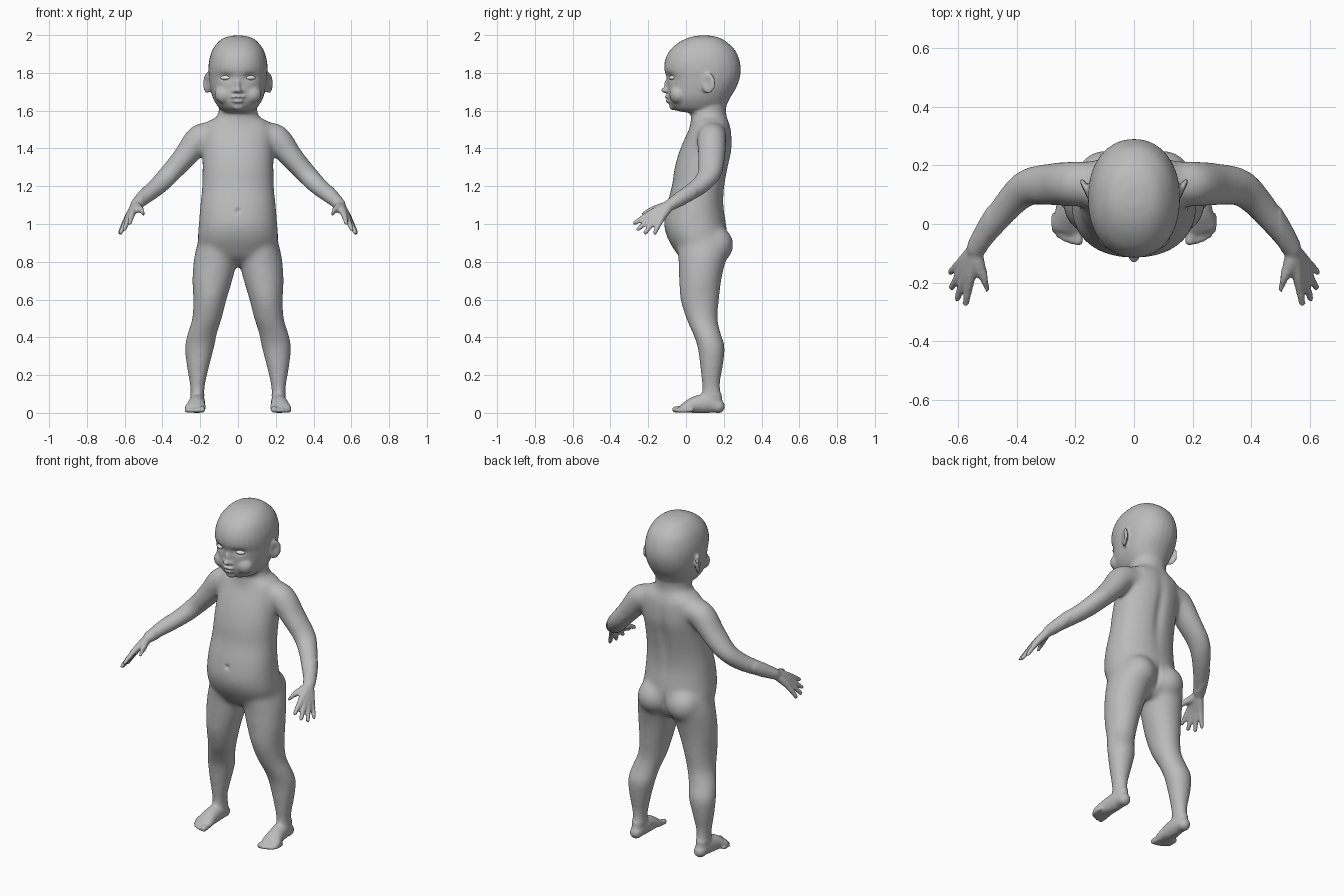
import bpy, bmesh, math
from mathutils import Vector, Matrix

cube = bpy.data.objects.get("Cube")
if cube:
    bpy.data.objects.remove(cube)


def material(name, value):
    m = bpy.data.materials.new(name)
    m.use_nodes = True
    color = (value, value, value, 1)
    m.diffuse_color = color
    m.node_tree.nodes["Principled BSDF"].inputs["Base Color"].default_value = color
    return m


skin = material("clay grey", 0.5)
eye_white = material("eye light grey", 0.8)
bm = bmesh.new()


def refine(rows, steps=5):
    """Catmull-Rom interpolation of numeric rows."""
    out = []
    for i in range(len(rows) - 1):
        p, q, r, s = (rows[max(0, min(len(rows) - 1, i + k))] for k in (-1, 0, 1, 2))
        for n in range(steps):
            t = n / steps
            out.append([b + t / 2 * (c - a + t * (2*a - 5*b + 4*c - d + t * (3*(b - c) + d - a)))
                        for a, b, c, d in zip(p, q, r, s)])
    return out + [list(rows[-1])]


def skin_rings(rings, sides=32, power=2.0):
    """Bridge oval rings given as (centre, u axis, v axis) and cap both ends."""
    loops = []
    for c, u, v in rings:
        loop = []
        for k in range(sides):
            a = 2 * math.pi * k / sides
            x, y = (math.copysign(abs(f) ** (2 / power), f) for f in (math.cos(a), math.sin(a)))
            loop.append(bm.verts.new(c + u * x + v * y))
        loops.append(loop)
    for lo, hi in zip(loops, loops[1:]):
        for k in range(sides):
            j = (k + 1) % sides
            bm.faces.new((lo[k], lo[j], hi[j], hi[k]))
    bm.faces.new(loops[0][::-1])
    bm.faces.new(loops[-1])


def column(rows, power=2.0):
    """Horizontal sections: z, front y, back y, left x, right x."""
    skin_rings([(Vector(((l + r) / 2, (f + b) / 2, z)), Vector(((r - l) / 2, 0, 0)),
                 Vector((0, (b - f) / 2, 0))) for z, f, b, l, r in refine(rows)], power=power)


def ball(pos, radii, turn=0):
    m = Matrix.Translation(pos) @ Matrix.Rotation(turn, 4, 'Z') @ Matrix.Diagonal((*radii, 1))
    bmesh.ops.create_uvsphere(bm, u_segments=24, v_segments=16, radius=1, matrix=m)


def tube(rows):
    """Limb along a path of x, y, z, sideways radius, upright radius."""
    pts = refine(rows)
    rings = []
    for i, p in enumerate(pts):
        t = Vector(pts[min(i + 1, len(pts) - 1)][:3]) - Vector(pts[max(i - 1, 0)][:3])
        side = t.cross(Vector((0, 0, 1))).normalized()
        rings.append((Vector(p[:3]), side * p[3], side.cross(t).normalized() * p[4]))
    skin_rings(rings, 20)
    for p in (rows[0], rows[-1]):
        ball(p[:3], [min(p[3:])] * 3)


def even(rows):
    return [(z, f, b, -w, w) for z, f, b, w in rows]


# Head, neck and torso
column(even([(1.997, .06, .13, .03), (1.985, .01, .18, .075), (1.96, -.04, .22, .108),
             (1.92, -.085, .26, .136), (1.87, -.11, .282, .152), (1.82, -.115, .29, .157),
             (1.77, -.102, .284, .154), (1.72, -.098, .265, .147), (1.67, -.096, .235, .134),
             (1.63, -.083, .215, .112), (1.605, -.06, .2, .09), (1.592, -.03, .17, .06)]), 2.15)
column(even([(1.68, .03, .22, .1), (1.6, .03, .213, .102), (1.56, .025, .218, .115), (1.5, .02, .23, .15)]))
column(even([(1.57, .04, .215, .1), (1.54, .03, .228, .165), (1.5, .015, .24, .188),
             (1.4, -.03, .245, .188), (1.3, -.06, .225, .188), (1.2, -.075, .206, .19),
             (1.1, -.102, .2, .2), (1.0, -.116, .213, .208), (.93, -.1, .22, .213),
             (.87, -.067, .215, .2), (.82, -.03, .19, .15), (.78, .03, .16, .07)]), 2.2)

# Facial forms: nose, lips and chin
ball((0, -.113, 1.708), (.019, .02, .014))
ball((0, -.1, 1.735), (.012, .016, .035))
ball((0, -.096, 1.672), (.036, .019, .012))
ball((0, -.092, 1.65), (.03, .018, .01))
ball((0, -.066, 1.622), (.032, .024, .02))

WRIST = Vector((.54, -.085, 1.1))
FINGERS = [(.575, -.28, 1.0), (.605, -.262, .965), (.625, -.222, .947), (.63, -.168, .947)]
TOES = [(.19, -.057, .018), (.215, -.056, .013), (.236, -.048, .013), (.255, -.037, .012), (.27, -.022, .011)]
for s in (1, -1):
    # Face and ear
    ball((s * .018, -.098, 1.703), (.012, .014, .01))
    ball((s * .07, -.04, 1.685), (.055, .048, .05))
    ball((s * .165, .118, 1.745), (.012, .042, .056), -s * .4)

    # Hip, buttock and leg
    ball((s * .098, .155, .89), (.1, .097, .1))
    leg = [(.95, -.03, .2, .03, .2), (.87, -.045, .23, .005, .222), (.8, -.04, .21, .006, .236),
           (.7, -.037, .187, .03, .242), (.6, -.03, .176, .06, .238), (.5, 0, .168, .085, .243),
           (.42, .035, .185, .11, .268), (.35, .06, .206, .124, .282), (.25, .073, .197, .15, .273),
           (.15, .083, .181, .173, .256), (.09, .085, .19, .178, .252), (.02, .09, .198, .18, .25)]
    column([(z, f, b, s * i, s * o) for z, f, b, i, o in leg])

    # Foot and toes
    tube([(s * .215, .17, .034, .036, .036), (s * .215, .12, .05, .042, .052),
          (s * .22, .05, .043, .047, .046), (s * .226, -.005, .028, .056, .027),
          (s * .228, -.025, .02, .05, .018)])
    for x, y, r in TOES:
        tube([(s * (x + .004), y + .05, r + .003, r, r), (s * x, y, r, r, r)])

    # Arm
    tube([(s * x, y, z, a, b) for x, y, z, a, b in
          [(.13, .14, 1.465, .075, .065), (.2, .137, 1.455, .078, .076), (.28, .135, 1.358, .074, .064),
           (.36, .125, 1.268, .066, .055), (.42, .075, 1.205, .055, .05), (.485, -.005, 1.15, .046, .043),
           (*WRIST, .034, .031)]])

    # Palm and fingers, each a ray running out of the wrist
    mirror = Vector((s, 1, 1))
    for tip in FINGERS:
        ray = Vector(tip) - WRIST
        tube([(*((WRIST + ray * t + Vector((0, 0, h))) * mirror), r, r) for t, h, r in
              ((0, 0, .025), (.28, .006, .022), (.5, .01, .018), (.75, .006, .0145), (.95, 0, .012))])
    tube([(*(Vector(p) * mirror), r, r) for p, r in
          ((WRIST, .024), ((.53, -.14, 1.085), .023), ((.508, -.19, 1.07), .016), ((.494, -.225, 1.053), .013))])

# Fuse the parts into one body
bmesh.ops.recalc_face_normals(bm, faces=bm.faces)
mesh = bpy.data.meshes.new("body")
bm.to_mesh(mesh)
bm.free()
body = bpy.data.objects.new("body", mesh)
bpy.context.collection.objects.link(body)
remesh = body.modifiers.new("fuse", 'REMESH')
remesh.mode = 'VOXEL'
remesh.voxel_size = .0075
fused = bpy.data.meshes.new_from_object(body.evaluated_get(bpy.context.evaluated_depsgraph_get()))
body.modifiers.clear()
body.data = fused

# Soften: light on face, hands and feet, strong over the trunk and limbs
bm = bmesh.new()
bm.from_mesh(fused)
soft = [v for v in bm.verts if .1 < v.co.z < 1.6 and abs(v.co.x) < .5]
for verts, passes in ((list(bm.verts), 3), (soft, 30)):
    for _ in range(passes):
        bmesh.ops.smooth_vert(bm, verts=verts, factor=.5, use_axis_x=True, use_axis_y=True, use_axis_z=True)

# Pressed details: centre, extents and depth
DENTS = [((.066, -.09, 1.778), (.036, .06, .02), .012), ((.172, .11, 1.75), (.03, .02, .03), .009),
         ((0, -.11, 1.661), (.036, .05, .006), .008), ((0, -.1, 1.07), (.012, .05, .012), .012),
         ((.02, -.1, 1.688), (.014, .03, .007), .004), ((0, .22, 1.3), (.03, .08, .18), .012),
         ((0, .22, .88), (.014, .08, .06), .012)]
bm.normal_update()
for v in bm.verts:
    push = 0
    for c, size, depth in DENTS:
        d = sum(((p - q) / e) ** 2 for p, q, e in zip((abs(v.co.x), v.co.y, v.co.z), c, size))
        push += depth * math.exp(-d)
    v.co -= v.normal * push
    v.co.z = max(v.co.z, 0)
bm.to_mesh(fused)
bm.free()
fused.materials.clear()
fused.materials.append(skin)
for p in fused.polygons:
    p.use_smooth = True
    p.material_index = 0

# Eyes
for name, s in (("left_eye", 1), ("right_eye", -1)):
    bm = bmesh.new()
    ball((s * .067, -.073, 1.774), (.027, .016, .012), s * .32)
    mesh = bpy.data.meshes.new(name)
    bm.to_mesh(mesh)
    bm.free()
    mesh.materials.append(eye_white)
    for p in mesh.polygons:
        p.use_smooth = True
    bpy.context.collection.objects.link(bpy.data.objects.new(name, mesh))
